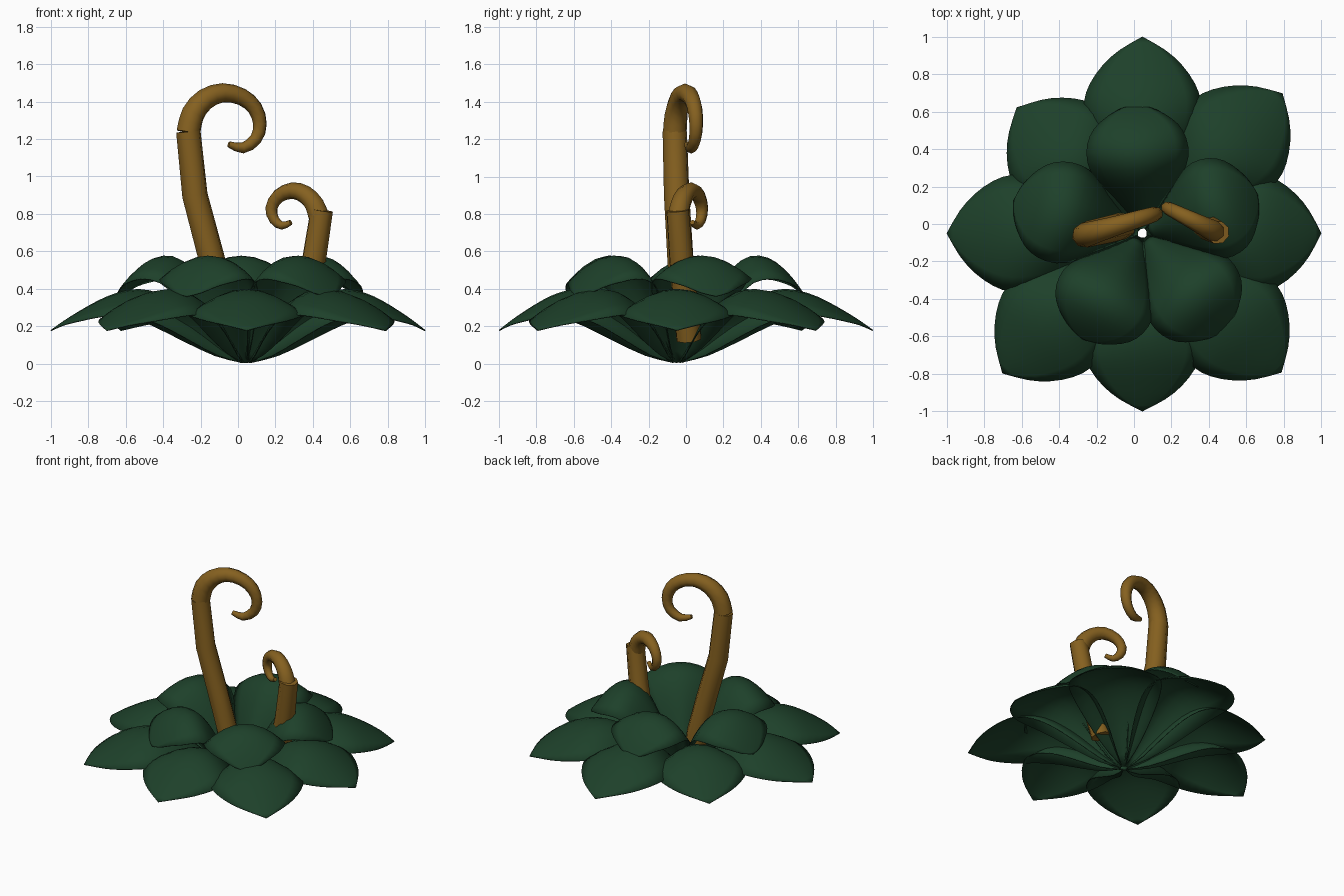
import bpy, bmesh, math
from mathutils import Vector

if "Cube" in bpy.data.objects:
    bpy.data.objects.remove(bpy.data.objects["Cube"])

CENTRE = Vector((0.045, -0.05, 0.0))


def material(name, rgb):
    m = bpy.data.materials.new(name)
    m.diffuse_color = (*rgb, 1.0)
    m.use_nodes = True
    m.node_tree.nodes["Principled BSDF"].inputs["Base Color"].default_value = m.diffuse_color
    return m


GREEN = material("dark green", (0.0125, 0.052, 0.023))
BROWN = material("ochre brown", (0.235, 0.118, 0.014))

# Leaf stations: distance from centre, half width, ridge height, drop to the edge
OUTER = [(0.025, 0.012, 0.008, 0.0), (0.15, 0.09, 0.135, 0.09), (0.3, 0.18, 0.275, 0.15),
         (0.45, 0.255, 0.37, 0.165), (0.58, 0.3, 0.40, 0.15), (0.7, 0.312, 0.378, 0.115),
         (0.8, 0.28, 0.336, 0.085), (0.9, 0.21, 0.28, 0.05), (0.98, 0.12, 0.23, 0.02),
         (1.05, 0.0, 0.18, 0.0)]
INNER = [(0.025, 0.015, 0.015, 0.0), (0.1, 0.075, 0.17, 0.1), (0.2, 0.155, 0.37, 0.17),
         (0.3, 0.23, 0.51, 0.17), (0.4, 0.27, 0.575, 0.14), (0.5, 0.265, 0.565, 0.11),
         (0.58, 0.225, 0.51, 0.07), (0.64, 0.155, 0.445, 0.03), (0.68, 0.08, 0.39, 0.01),
         (0.7, 0.0, 0.36, 0.0)]


def smooth_path(points, steps):
    """Insert evenly spaced in-between points with a Catmull-Rom curve."""
    pts = [Vector(p) for p in points]
    pts = [pts[0] * 2 - pts[1]] + pts + [pts[-1] * 2 - pts[-2]]
    out = []
    for a, b, c, d in zip(pts, pts[1:], pts[2:], pts[3:]):
        for s in range(steps):
            t = s / steps
            out.append((b * 2 + (c - a) * t + (a * 2 - b * 5 + c * 4 - d) * t ** 2
                        + (b * 3 - a - c * 3 + d) * t ** 3) * 0.5)
    return out + [pts[-2]]


def finish(ob, mat, angle):
    ob.data.materials.clear()
    ob.data.materials.append(mat)
    bpy.ops.object.select_all(action='DESELECT')
    ob.select_set(True)
    bpy.context.view_layer.objects.active = ob
    bpy.ops.object.shade_smooth_by_angle(angle=math.radians(angle))


def leaf(name, stations, angle, length):
    """Arched leaf blade pointing outward at the given angle."""
    scale = length / stations[-1][0]
    a = math.radians(angle)
    out = Vector((math.cos(a), math.sin(a), 0))
    side = Vector((-out.y, out.x, 0))
    n = 4
    bm = bmesh.new()
    rows = []
    for r, w, z, drop in smooth_path(stations, 2):
        rows.append([bm.verts.new(CENTRE + out * r * scale + side * w * i / n
                                  + Vector((0, 0, z - drop * (i / n) ** 2)))
                     for i in range(-n, n + 1)])
    for lo, hi in zip(rows, rows[1:]):
        for i in range(2 * n):
            bm.faces.new((lo[i], hi[i], hi[i + 1], lo[i + 1]))
    bmesh.ops.remove_doubles(bm, verts=bm.verts, dist=0.0005)
    bmesh.ops.recalc_face_normals(bm, faces=bm.faces)
    # Make the blade face upward
    if sum(f.normal.z for f in bm.faces) < 0:
        bmesh.ops.reverse_faces(bm, faces=bm.faces)
    me = bpy.data.meshes.new(name)
    bm.to_mesh(me)
    bm.free()
    ob = bpy.data.objects.new(name, me)
    bpy.context.collection.objects.link(ob)
    solid = ob.modifiers.new("thickness", 'SOLIDIFY')
    solid.thickness = 0.006
    solid.offset = -1
    finish(ob, GREEN, 50)


def tube(name, points):
    """Tapered round stalk through (x, y, z, radius) points."""
    cu = bpy.data.curves.new(name, 'CURVE')
    cu.dimensions = '3D'
    cu.bevel_depth = 1.0
    cu.bevel_resolution = 2
    cu.use_fill_caps = True
    sp = cu.splines.new('POLY')
    sp.points.add(len(points) - 1)
    for p, (x, y, z, r) in zip(sp.points, points):
        p.co = (x, y, z, 1)
        p.radius = r
    ob = bpy.data.objects.new(name, cu)
    bpy.context.collection.objects.link(ob)
    bpy.ops.object.select_all(action='DESELECT')
    ob.select_set(True)
    bpy.context.view_layer.objects.active = ob
    bpy.ops.object.convert(target='MESH')
    finish(bpy.context.view_layer.objects.active, BROWN, 50)


# Lower ring of eight leaves
for k, length in enumerate((0.955, 1.057, 1.05, 0.95, 1.045, 1.057, 0.95, 1.05)):
    leaf(f"outer_leaf_{k + 1}", OUTER, 45 * k, length)

# Upper ring of five leaves
for k, (angle, length) in enumerate(((19, 0.65), (93.5, 0.69), (165.5, 0.71),
                                     (240.5, 0.65), (309.5, 0.68))):
    leaf(f"inner_leaf_{k + 1}", INNER, angle, length)

# Tall tendril: stem, then a tapering curl leaning backward
tube("tall_stem", [(-0.06, -0.01, 0.14, 0.072), (-0.08, -0.015, 0.32, 0.072),
                   (-0.14, -0.03, 0.56, 0.072), (-0.23, -0.05, 0.9, 0.07),
                   (-0.265, -0.06, 1.24, 0.067)])
tall_curl = [(-0.265, 1.235, 0.066), (-0.24, 1.335, 0.064), (-0.175, 1.412, 0.058),
             (-0.08, 1.447, 0.051), (0.02, 1.425, 0.046), (0.09, 1.365, 0.042),
             (0.117, 1.28, 0.038), (0.095, 1.2, 0.034), (0.025, 1.152, 0.029),
             (-0.05, 1.172, 0.016)]
tube("tall_curl", smooth_path([(x, -0.06 + 0.3 * (x + 0.265), z, r)
                               for x, z, r in tall_curl], 2))

# Short tendril, curling the other way
tube("short_stem", [(0.30, 0.015, 0.13, 0.07), (0.36, -0.005, 0.35, 0.07),
                    (0.405, -0.025, 0.55, 0.067), (0.447, -0.045, 0.82, 0.063)])
short_curl = [(0.43, 0.79, 0.058), (0.408, 0.85, 0.055), (0.36, 0.902, 0.05),
              (0.29, 0.925, 0.044), (0.215, 0.895, 0.038), (0.178, 0.83, 0.034),
              (0.193, 0.77, 0.029), (0.235, 0.738, 0.022), (0.282, 0.755, 0.014)]
tube("short_curl", smooth_path([(x, -0.05 + 0.5 * (0.45 - x), z, r)
                                for x, z, r in short_curl], 2))
